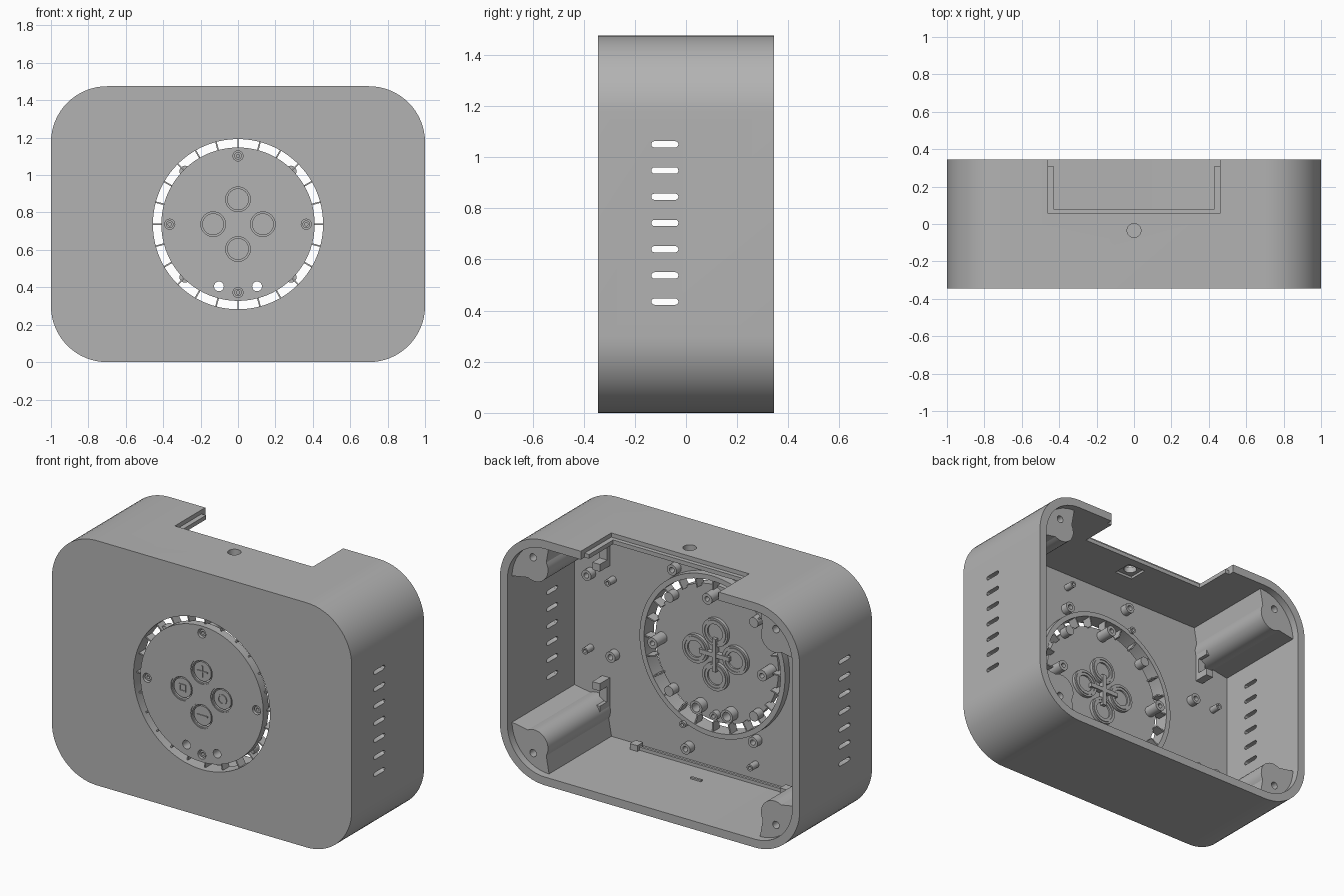
import bpy, bmesh
from math import sin, cos, pi, radians

old = bpy.data.objects.get("Cube")
if old:
    bpy.data.objects.remove(old, do_unlink=True)

grey = bpy.data.materials.new("plain grey")
grey.use_nodes = True
COLOUR = (0.45, 0.45, 0.45, 1)
grey.diffuse_color = COLOUR
grey.node_tree.nodes["Principled BSDF"].inputs["Base Color"].default_value = COLOUR

MID = 0.7375            # height of the body centre
FRONT, INNER, BACK = -0.345, -0.295, 0.345


# ---- helpers -------------------------------------------------------------
def arc(u, v, r, a0=0, a1=360, n=48):
    full = a1 - a0 == 360
    steps = n if full else n + 1
    return [(u + r * cos(radians(a0 + (a1 - a0) * i / n)),
             v + r * sin(radians(a0 + (a1 - a0) * i / n))) for i in range(steps)]


def rect(u0, u1, v0, v1):
    return [(u0, v0), (u1, v0), (u1, v1), (u0, v1)]


def rounded(w, h, r, v, n=16):
    pts = []
    for k, (su, sv) in enumerate([(1, 1), (-1, 1), (-1, -1), (1, -1)]):
        pts += arc(su * (w - r), v + sv * (h - r), r, 90 * k, 90 * k + 90, n)
    return pts


def place(axis, u, v, w):
    return {"X": (w, u, v), "Y": (u, w, v), "Z": (u, v, w)}[axis]


def add_prism(bm, pts, w0, w1, axis="Y", hole=None):
    loops = [[[bm.verts.new(place(axis, u, v, w)) for u, v in ring] for w in (w0, w1)]
             for ring in ([pts, hole] if hole else [pts])]
    n = len(pts)
    for lo, hi in loops:
        for i in range(n):
            j = (i + 1) % n
            bm.faces.new((lo[i], lo[j], hi[j], hi[i]))
    for end in (0, 1):
        if hole:
            a, b = loops[0][end], loops[1][end]
            for i in range(n):
                j = (i + 1) % n
                bm.faces.new((a[i], a[j], b[j], b[i]))
        else:
            bm.faces.new(loops[0][end])


def build(name, solids):
    """Each solid is (points, start, end[, axis[, hole points]])."""
    bm = bmesh.new()
    for s in solids:
        add_prism(bm, *s)
    bmesh.ops.recalc_face_normals(bm, faces=bm.faces)
    mesh = bpy.data.meshes.new(name)
    bm.to_mesh(mesh)
    bm.free()
    mesh.materials.append(grey)
    ob = bpy.data.objects.new(name, mesh)
    bpy.context.collection.objects.link(ob)
    return ob


def activate(ob):
    bpy.ops.object.select_all(action="DESELECT")
    ob.select_set(True)
    bpy.context.view_layer.objects.active = ob


def cut(ob, solids):
    for s in solids:
        cutter = build("cutter", [s])
        cutter.hide_render = True
        mod = ob.modifiers.new("cut", "BOOLEAN")
        mod.operation, mod.solver, mod.object = "DIFFERENCE", "EXACT", cutter
        activate(ob)
        bpy.ops.object.modifier_apply(modifier=mod.name)
        bpy.data.objects.remove(cutter, do_unlink=True)


def tube(u, v, r_out, r_in, w0, w1, n=32):
    return (arc(u, v, r_out, n=n), w0, w1, "Y", arc(u, v, r_in, n=n))


# ---- case: open at the back, notched on top --------------------------------
case = build("case", [(rounded(1, MID, 0.3, MID), FRONT, BACK)])
slots = []
for i in range(7):
    z = 0.435 + 0.1025 * i
    pts = arc(-0.042, z, 0.0125, -90, 90, 6) + arc(-0.123, z, 0.0125, 90, 270, 6)
    slots.append((pts, -1.2, 1.2, "X"))
cut(case, [
    (rounded(0.95, MID - 0.05, 0.25, MID), INNER, 0.6),
    (rect(-0.46, 0.46, 0.055, 0.6), 1.45, 1.6, "Z"),
    (rect(-0.43, 0.43, 0.08, 0.6), 1.3, 1.6, "Z"),
    (rect(-0.46, 0.46, 0.31, 0.6), 1.3, 1.6, "Z"),
    (arc(0, -0.035, 0.037, n=32), 1.3, 1.6, "Z"),
    (rect(-0.06, 0.06, -0.095, 0.025), 1.3, 1.44, "Z"),
    (arc(0, MID, 0.455, n=96), -0.5, -0.2),
] + slots)

# ---- corner screw columns --------------------------------------------------
for side, sx in (("left", 1), ("right", -1)):
    for level, sz in (("top", 1), ("bottom", -1)):
        local = arc(0, 0, 0.27, 0, 90, 16) + arc(0.1, 0.1, 0.09, 150, 300, 12)
        pts = [(sx * (0.7 + u), MID + sz * (0.4375 + v)) for u, v in local]
        column = build(f"{level}_{side}_screw_column", [(pts, INNER - 0.01, 0.3)])
        cut(column, [(arc(sx * 0.81, MID + sz * 0.59, 0.022, n=16), 0.2, 0.4)])

# ---- vented ring around the control disc -----------------------------------
build("ring_wall", [tube(0, MID, 0.485, 0.455, INNER - 0.005, -0.25, 96)])
ribs = []
for i in range(24):
    a = 2 * pi * i / 24
    c, s = cos(a), sin(a)
    corners = [(0.40, -0.004), (0.46, -0.004), (0.46, 0.004), (0.40, 0.004)]
    ribs.append(([(r * c - t * s, MID + r * s + t * c) for r, t in corners], -0.315, -0.255))
build("ring_ribs", ribs)

# ---- control disc ----------------------------------------------------------
CROSS = [(0, 1), (1, 0), (0, -1), (-1, 0)]
buttons = [(0.133 * u, MID + 0.133 * v) for u, v in CROSS]
screws = [(0.365 * u, MID + 0.365 * v) for u, v in CROSS]
lamps = [(-0.102, 0.405), (0.102, 0.405)]
disc = build("control_disc", [(arc(0, MID, 0.41, n=96), FRONT, INNER)])
cut(disc, [(arc(u, v, 0.074, n=40), -0.4, -0.2) for u, v in buttons]
    + [(arc(u, v, 0.027, n=24), -0.4, -0.31) for u, v in screws]
    + [(arc(u, v, 0.026, n=24), -0.4, -0.2) for u, v in lamps])
build("screw_heads", [tube(u, v, 0.02, 0.009, -0.335, -0.305, 20) for u, v in screws])
build("disc_screw_posts", [tube(u, v, 0.033, 0.014, INNER - 0.005, -0.2, 24)
                           for u, v in screws[:2] + screws[3:]]
      + [tube(*screws[2], 0.025, 0.012, INNER - 0.005, -0.26, 24)])
build("lamp_tubes", [tube(u, v, 0.04, 0.026, INNER - 0.005, -0.24, 24) for u, v in lamps])
build("disc_tabs", [(arc(0.4 * cos(a), MID + 0.4 * sin(a), 0.03, n=20), INNER, -0.24)
                    for a in (pi / 4, 3 * pi / 4, 5 * pi / 4, 7 * pi / 4)])

# ---- buttons, with marks and the linking frame behind ----------------------
build("button_caps", [(arc(u, v, 0.058, n=40), -0.338, -0.285) for u, v in buttons])
build("button_sleeves", [tube(u, v, 0.074, 0.066, -0.34, -0.27, 40) for u, v in buttons])
build("button_flanges", [tube(u, v, 0.085, 0.05, INNER, -0.275, 40) for u, v in buttons])
(tu, tv), (ru, rv), (bu, bv), (lu, lv) = buttons
build("button_marks", [
    (rect(tu - 0.035, tu + 0.035, tv - 0.004, tv + 0.004), -0.343, -0.337),
    (rect(tu - 0.004, tu + 0.004, tv - 0.035, tv + 0.035), -0.344, -0.337),
    (rect(bu - 0.035, bu + 0.035, bv - 0.004, bv + 0.004), -0.343, -0.337),
    tube(ru, rv, 0.03, 0.023, -0.343, -0.337, 32),
    (rect(lu - 0.022, lu + 0.022, lv - 0.022, lv + 0.022), -0.343, -0.337, "Y",
     rect(lu - 0.015, lu + 0.015, lv - 0.015, lv + 0.015))])
build("button_frame", [(rect(-0.1, 0.1, MID - 0.013, MID + 0.013), INNER, -0.265),
                       (rect(-0.013, 0.013, MID - 0.1, MID + 0.1), INNER, -0.264)])

# ---- mounting bosses on the inner front wall, repeated by a half turn ------
big = [(0.84, 1.0), (0.68, 0.55), (0.18, 0.13), (-0.27, 0.29)]
small = [(0.69, 1.0), (0.84, 0.55), (0.19, 0.28), (-0.26, 0.14)]
for name, spots, r, w in (("large_bosses", big, 0.032, -0.25), ("small_pegs", small, 0.02, -0.235)):
    spots = spots + [(-u, 2 * MID - v) for u, v in spots]
    build(name, [tube(u, v, r, r * 0.5, INNER - 0.005, w, 24) for u, v in spots])

# ---- wall clips ------------------------------------------------------------
for side, sx in (("left", 1), ("right", -1)):
    for level, z in (("lower", 0.31), ("upper", 1.165)):
        u = 0.74 * sx
        build(f"{level}_{side}_clip",
              [(rect(u - 0.025, u + 0.025, z - 0.09, z + 0.09), INNER - 0.005, -0.27)]
              + [(rect(u - 0.025, u + 0.025, z + d - 0.022, z + d + 0.022), -0.28, -0.2)
                 for d in (-0.068, 0.068)])

# ---- floor rail with end stops, and a small rib ----------------------------
build("floor_rail", [(rect(-0.5, 0.5, -0.25, -0.235), 0.045, 0.07, "Z")]
      + [(rect(u - 0.025, u + 0.025, -0.27, -0.215), 0.045, 0.085, "Z") for u in (-0.5, 0.5)])
build("floor_rib", [(rect(-0.035, 0.035, -0.107, -0.093), 0.045, 0.06, "Z")])

# ---- smooth curved walls, keep edges sharp ---------------------------------
for ob in list(bpy.context.collection.objects):
    if ob.type == "MESH" and grey.name in ob.data.materials:
        activate(ob)
        bpy.ops.object.shade_smooth_by_angle(angle=radians(30))
